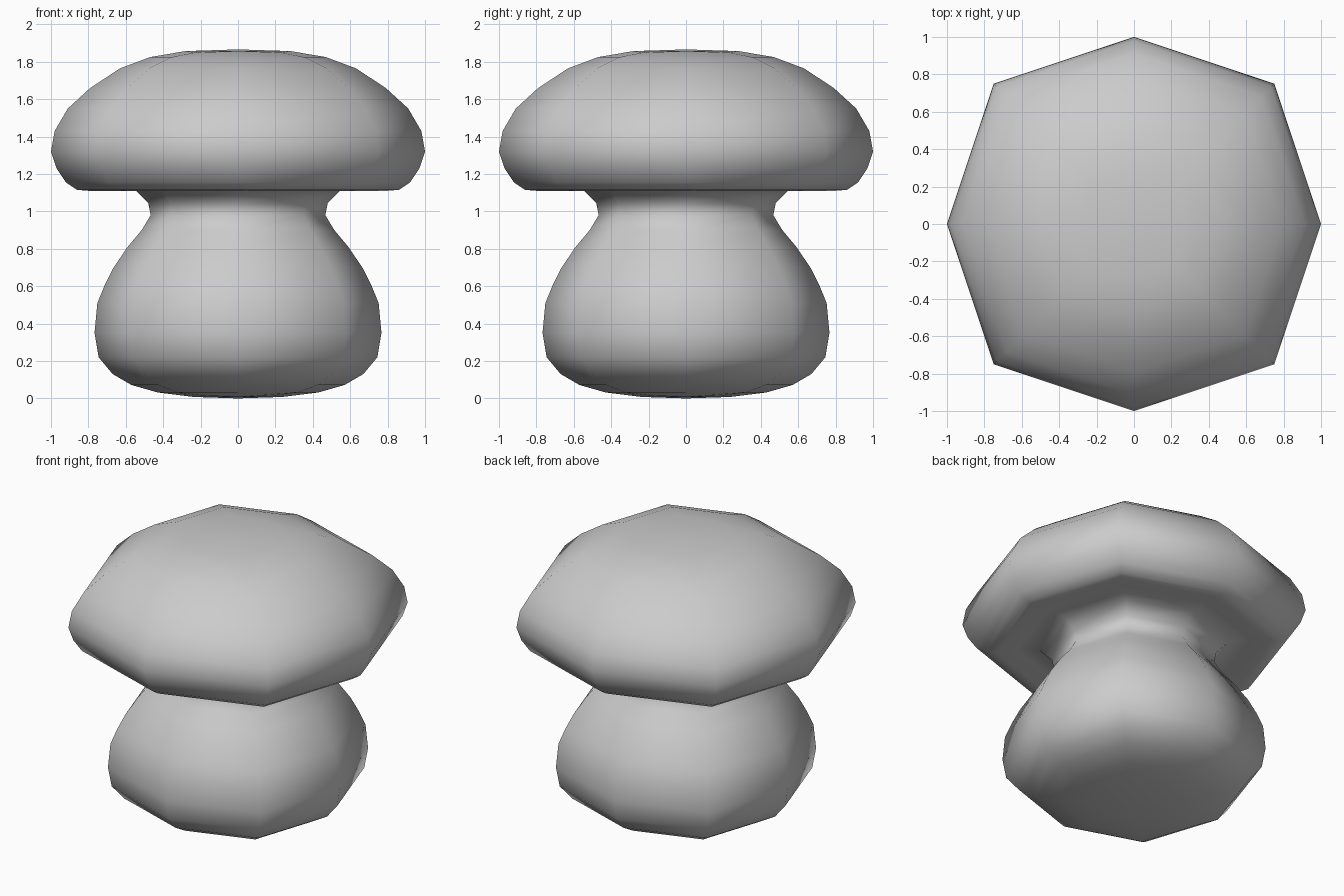
import bpy, bmesh

if "Cube" in bpy.data.objects:
    bpy.data.objects.remove(bpy.data.objects["Cube"])

# Half profile (half-width, height) from the foot to the cap top
PROFILE = [
    (0.24, 0.008), (0.43, 0.032), (0.57, 0.072), (0.67, 0.13), (0.745, 0.22),
    (0.767, 0.35), (0.752, 0.51), (0.715, 0.60), (0.665, 0.70), (0.59, 0.81),
    (0.515, 0.90), (0.467, 0.98), (0.48, 1.045), (0.55, 1.115), (0.68, 1.13),
    (0.80, 1.11), (0.86, 1.115), (0.92, 1.155), (0.97, 1.23), (1.0, 1.32),
    (0.98, 1.43), (0.91, 1.55), (0.79, 1.66), (0.63, 1.765), (0.47, 1.825),
    (0.28, 1.857),
]
# Eight-sided, slightly squared cross-section
SECTION = [(1, 0), (.75, .75), (0, 1), (-.75, .75),
           (-1, 0), (-.75, -.75), (0, -1), (.75, -.75)]


def loft(name, profile, bottom, top):
    bm = bmesh.new()
    rings = [[bm.verts.new((x * r, y * r, z)) for x, y in SECTION]
             for r, z in profile]
    for a, b in zip(rings, rings[1:]):
        for i in range(8):
            j = (i + 1) % 8
            bm.faces.new((a[i], a[j], b[j], b[i]))
    # Quad caps meeting at a centre point
    for ring, z, drop in ((rings[0], bottom, 0.008), (rings[-1], top, -0.008)):
        c = bm.verts.new((0, 0, z))
        for i in range(1, 8, 2):
            ring[i].co.x *= 1.1
            ring[i].co.y *= 1.1
            ring[i].co.z += drop
            bm.faces.new((ring[i - 1], ring[i], ring[(i + 1) % 8], c))
    bmesh.ops.recalc_face_normals(bm, faces=bm.faces)
    for f in bm.faces:
        f.smooth = True
    me = bpy.data.meshes.new(name)
    bm.to_mesh(me)
    bm.free()
    ob = bpy.data.objects.new(name, me)
    bpy.context.collection.objects.link(ob)
    return ob


# Mushroom: stem and cap in one smooth surface
loft("mushroom", PROFILE, 0.0, 1.866)
